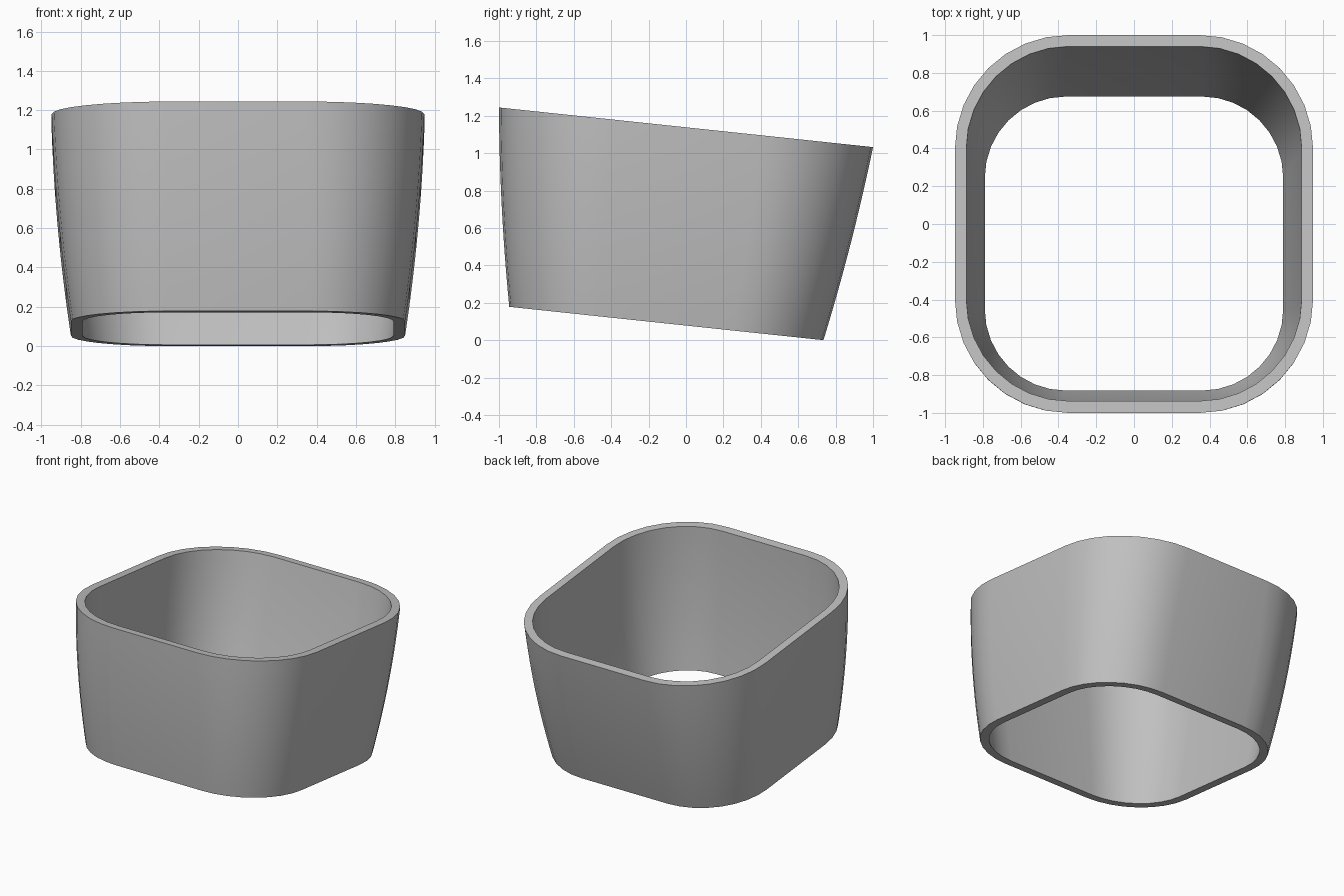
import bpy, bmesh, math

old = bpy.data.objects.get("Cube")
if old:
    bpy.data.objects.remove(old, do_unlink=True)

LEVELS, CORNER_STEPS = 12, 8
SLOPE, BASE_Z, HEIGHT = -0.106, 0.078, 1.06


def mix(a, b, t, bulge=0.0):
    return a + (b - a) * t + bulge * t * (1 - t)


def ring(bm, t, inset):
    """Rounded rectangle on a tilted plane, t = 0 at the bottom, 1 at the top."""
    half_x = mix(0.85, 0.948, t, 0.06) - inset
    front = mix(-0.945, -1.0, t, -0.05) + inset * 1.05
    back = mix(0.735, 1.0, t, 0.05) - inset
    radius = mix(0.49, 0.6, t) - inset
    corners = [(half_x - radius, back - radius), (radius - half_x, back - radius),
               (radius - half_x, front + radius), (half_x - radius, front + radius)]
    verts = []
    for quarter, (cx, cy) in enumerate(corners):
        for step in range(CORNER_STEPS + 1):
            a = (quarter + step / CORNER_STEPS) * math.pi / 2
            x, y = cx + radius * math.cos(a), cy + radius * math.sin(a)
            verts.append(bm.verts.new((x, y, BASE_Z + HEIGHT * t + SLOPE * y)))
    return verts


# Hollow sleeve: up the outside, down the inside, closed by flat rims
bm = bmesh.new()
heights = [i / LEVELS for i in range(LEVELS + 1)]
rings = [ring(bm, t, 0.0) for t in heights]
rings += [ring(bm, t, 0.06) for t in reversed(heights)]
for lower, upper in zip(rings, rings[1:] + rings[:1]):
    for i in range(len(lower)):
        j = (i + 1) % len(lower)
        bm.faces.new((lower[i], lower[j], upper[j], upper[i]))
bmesh.ops.recalc_face_normals(bm, faces=bm.faces)
mesh = bpy.data.meshes.new("sleeve")
bm.to_mesh(mesh)
bm.free()

sleeve = bpy.data.objects.new("sleeve", mesh)
bpy.context.collection.objects.link(sleeve)

# Plain grey finish
grey = bpy.data.materials.new("plain grey")
grey.use_nodes = True
colour = (0.53, 0.53, 0.53, 1)
grey.diffuse_color = colour
grey.node_tree.nodes["Principled BSDF"].inputs["Base Color"].default_value = colour
mesh.materials.append(grey)

bpy.ops.object.select_all(action="DESELECT")
sleeve.select_set(True)
bpy.context.view_layer.objects.active = sleeve
bpy.ops.object.shade_smooth_by_angle(angle=math.radians(35))
